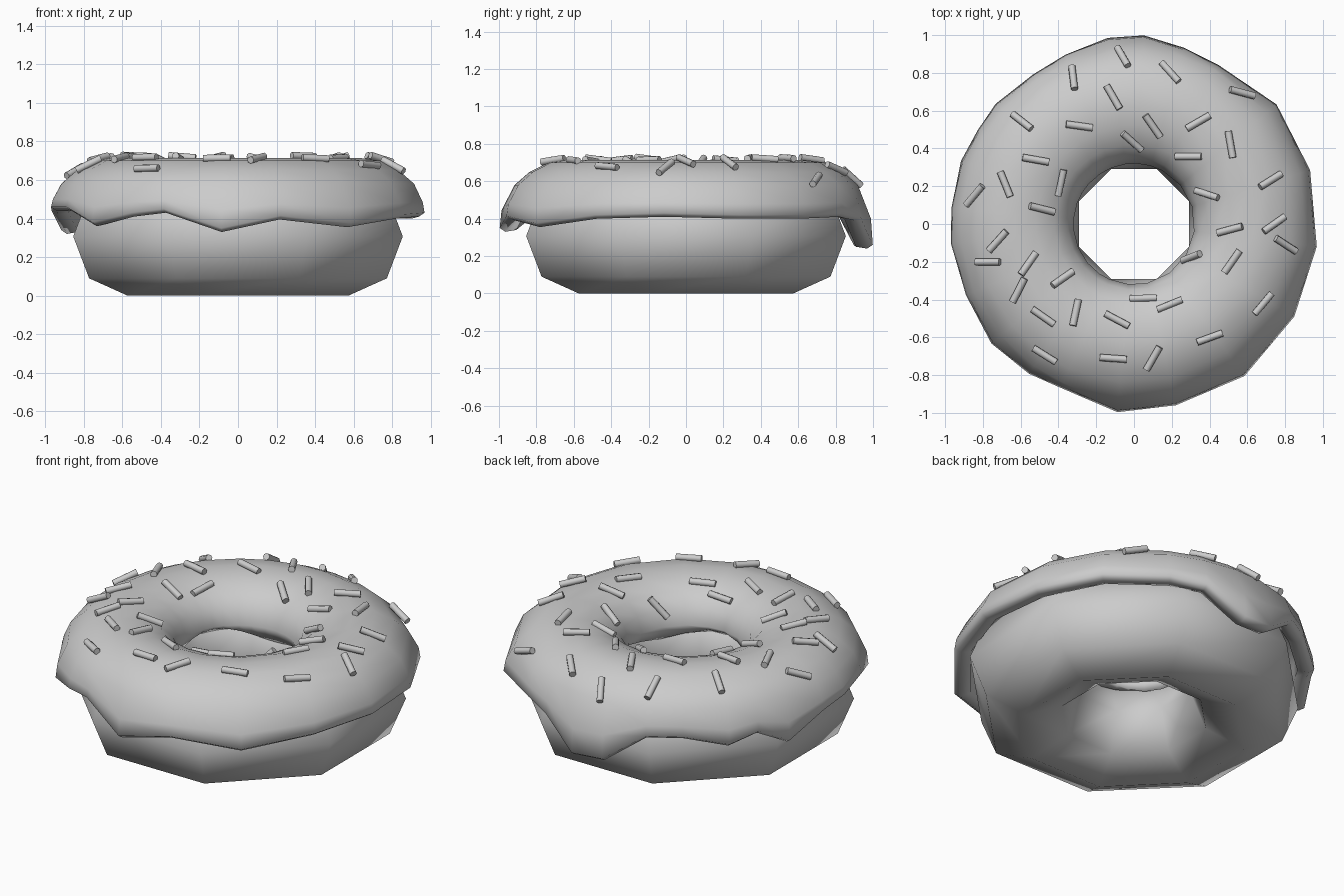
import bpy, bmesh, math
from mathutils import Vector, Matrix

if "Cube" in bpy.data.objects:
    bpy.data.objects.remove(bpy.data.objects["Cube"])


def finish(name, bm, sharp=None):
    bmesh.ops.recalc_face_normals(bm, faces=bm.faces)
    me = bpy.data.meshes.new(name)
    bm.to_mesh(me)
    bm.free()
    ob = bpy.data.objects.new(name, me)
    bpy.context.collection.objects.link(ob)
    bpy.ops.object.select_all(action='DESELECT')
    ob.select_set(True)
    bpy.context.view_layer.objects.active = ob
    if sharp:
        bpy.ops.object.shade_smooth_by_angle(angle=math.radians(sharp))
    else:
        bpy.ops.object.shade_smooth()
    return ob


def ring_body(name, sections):
    """Closed ring from (angle in degrees, [(radius, z), ...]) sections."""
    bm = bmesh.new()
    loops = []
    for deg, pts in sections:
        a = math.radians(deg)
        loops.append([bm.verts.new((r * math.cos(a), r * math.sin(a), z)) for r, z in pts])
    for i, cur in enumerate(loops):
        nxt = loops[(i + 1) % len(loops)]
        for j in range(len(cur)):
            k = (j + 1) % len(cur)
            bm.faces.new((cur[j], nxt[j], nxt[k], cur[k]))
    return finish(name, bm)


# dough: coarse eight-by-eight ring
section = [(0.62 + 0.305 * math.cos(j * math.pi / 4),
            0.307 + 0.307 * math.sin(j * math.pi / 4)) for j in range(8)]
ring_body("dough", [(22.5 + 45 * i, section) for i in range(8)])

# icing: dripping rim given as (angle, rim radius, rim height)
rim = [(-7, .975, .41), (17, .975, .40), (40, .985, .40), (62, .953, .41),
       (74, .97, .39), (87, 1.0, .24), (98, .995, .25), (112, .967, .41),
       (124, .955, .41), (139, .97, .36), (149, .965, .41), (160, .975, .32),
       (175, .97, .42), (186, .975, .44), (203, .966, .44), (220, .985, .36),
       (235, .968, .41), (246, .95, .43), (265, 1.0, .33), (283, .985, .395),
       (306, .995, .355), (330, .98, .40)]
TOP = [(.32, .50), (.35, .59), (.42, .66), (.52, .70), (.63, .715),
       (.74, .70), (.84, .65), (.92, .58)]
UNDER = [(.87, .48), (.80, .57), (.62, .635), (.44, .57), (.36, .46)]


def icing_section(deg, r, z):
    inner = (.325, .46 + .03 * math.sin(math.radians(3 * deg)))
    lip = [(r - .01, .28 + z / 2), (r, z + .02), (r - .03, z), (r - .09, z + .01)]
    return [inner] + TOP + lip + UNDER


ring_body("icing", [(d, icing_section(d, r, z)) for d, r, z in rim])

# sprinkles: small rods lying on the icing, (x, y, heading) each
spots = [(-.06, .88, -60), (.19, .80, -48), (-.32, .77, -83), (.57, .69, -15),
         (-.11, .67, -60), (-.59, .54, -38), (-.29, .52, -8), (.10, .52, -55),
         (-.01, .44, -42), (.34, .54, 30), (.51, .42, -80), (-.52, .34, -10),
         (.29, .36, 0), (-.39, .22, 78), (-.68, .21, -68), (.72, .23, 32),
         (.39, .16, -18), (-.84, .15, 50), (-.49, .08, -14), (.51, -.03, 15),
         (.74, 0, 35), (.80, -.11, -33), (-.72, -.09, 48), (-.77, -.20, 0),
         (-.56, -.21, 55), (.31, -.18, 22), (.52, -.20, 55), (-.38, -.29, 35),
         (-.61, -.35, 63), (.68, -.42, 50), (.05, -.40, 2), (.19, -.43, 22),
         (-.31, -.47, 78), (-.48, -.49, -35), (-.09, -.51, -28),
         (-.47, -.69, -32), (-.11, -.71, -4), (.10, -.71, 60), (.40, -.60, 20)]


def icing_height(r):
    for (r0, z0), (r1, z1) in zip(TOP, TOP[1:]):
        if r <= r1:
            break
    return z0 + (z1 - z0) * (r - r0) / (r1 - r0)


bm = bmesh.new()
for x, y, deg in spots:
    r = math.hypot(x, y)
    slope = (icing_height(r + .03) - icing_height(r - .03)) / .06
    n = Vector((-slope * x / r, -slope * y / r, 1)).normalized()
    h = math.radians(deg)
    flat = Vector((math.cos(h), math.sin(h), 0))
    along = Vector((flat.x, flat.y, slope * flat.dot(Vector((x / r, y / r, 0))))).normalized()
    rot = Matrix((n.cross(along), -n, along)).transposed()
    if rot.determinant() < 0:
        rot.col[0] = -rot.col[0]
    mat = Matrix.Translation(Vector((x, y, icing_height(r))) + n * .01) @ rot.to_4x4()
    bmesh.ops.create_cone(bm, cap_ends=True, segments=8, radius1=.019,
                          radius2=.019, depth=.142, matrix=mat)
finish("sprinkles", bm, sharp=50)
